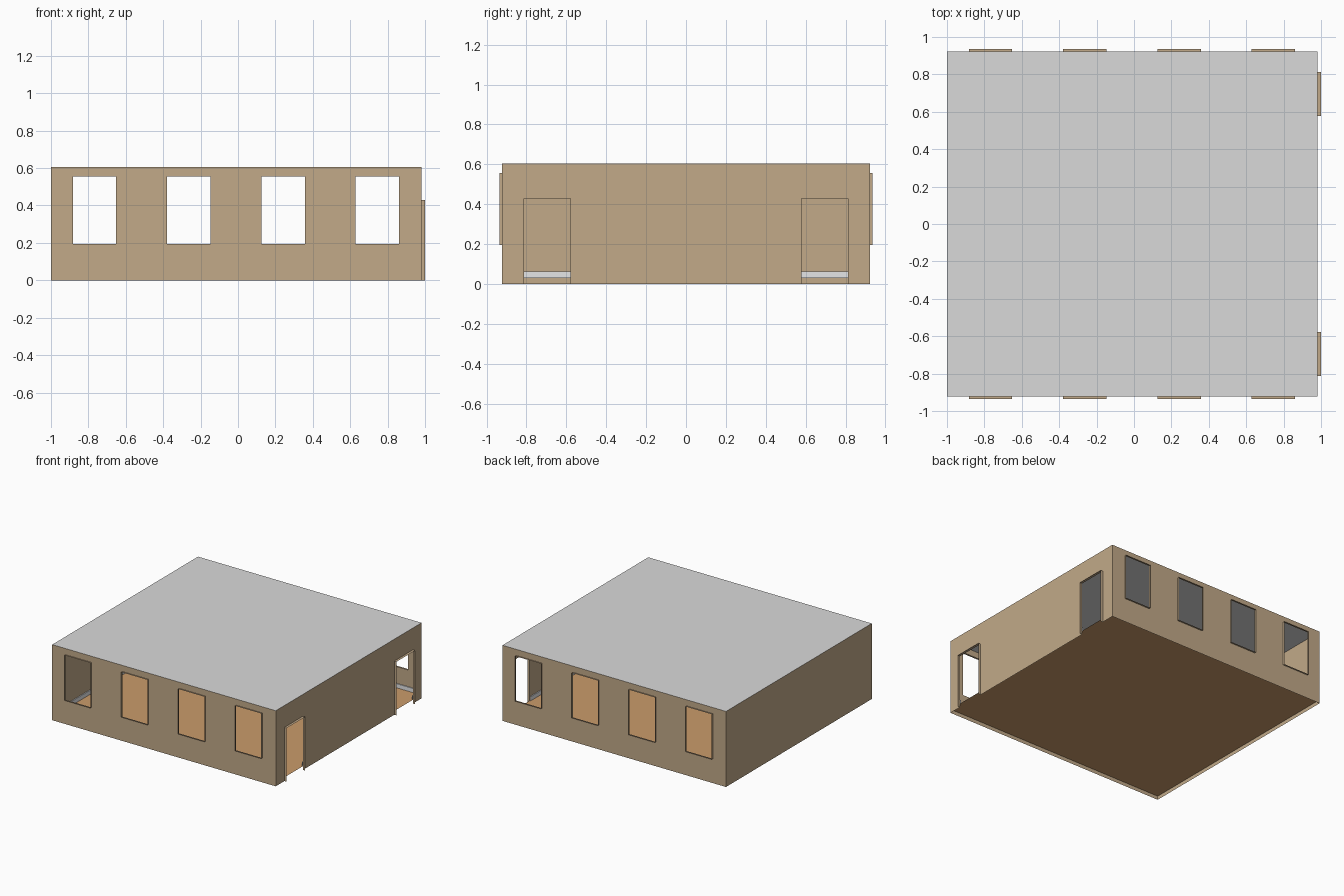
import bpy

if "Cube" in bpy.data.objects:
    bpy.data.objects.remove(bpy.data.objects["Cube"])

X0, X1, Y, H = -1.0, 0.98, 0.922, 0.605      # room extents
FLOOR_Z, SKIRT_Z, SKIRT_D = 0.03, 0.063, 0.008
WINDOWS = [(x, x + 0.232, 0.195, 0.556) for x in (-0.883, -0.379, 0.125, 0.629)]
DOORS = [(-0.813, -0.578, 0.0, 0.43), (0.578, 0.813, 0.0, 0.43)]


def material(name, rgb):
    m = bpy.data.materials.new(name)
    m.diffuse_color = (*rgb, 1)
    m.use_nodes = True
    m.node_tree.nodes["Principled BSDF"].inputs["Base Color"].default_value = m.diffuse_color
    return m


TAN = material("tan_plaster", (0.54, 0.40, 0.25))
WOOD = material("orange_wood", (0.59, 0.33, 0.147))
GREY = material("ceiling_grey", (0.70, 0.70, 0.70))
WHITE = material("skirting_white", (0.82, 0.83, 0.84))


def make(name, quads, mat):
    """Object from a list of four-point faces, with shared points merged."""
    index, faces = {}, []
    for q in quads:
        faces.append([index.setdefault(tuple(round(c, 5) for c in p), len(index)) for p in q])
    me = bpy.data.meshes.new(name)
    me.from_pydata(list(index), [], faces)
    me.materials.append(mat)
    ob = bpy.data.objects.new(name, me)
    bpy.context.collection.objects.link(ob)
    return ob


def wall(name, place, u0, u1, holes):
    """Thin wall in (u, z); place(u, z, out) maps to space. Holes stay open."""
    us = sorted({u0, u1, *[u for h in holes for u in h[:2]]})
    zs = sorted({0, H, *[z for h in holes for z in h[2:]]})
    quads = []
    for a, b in zip(us, us[1:]):
        for c, d in zip(zs, zs[1:]):
            u, z = (a + b) / 2, (c + d) / 2
            if not any(h[0] < u < h[1] and h[2] < z < h[3] for h in holes):
                quads.append([place(a, c, 0), place(b, c, 0), place(b, d, 0), place(a, d, 0)])
    make(name, quads, TAN)


def frame(name, place, hole, depth):
    """Thin reveal standing out around an opening; doors have no sill."""
    a, b, c, d = hole
    path = [(a, c), (a, d), (b, d), (b, c)]
    if c > 0:
        path.append((a, c))
    make(name, [[place(*p, 0), place(*q, 0), place(*q, depth), place(*p, depth)]
                for p, q in zip(path, path[1:])], TAN)


def skirting(name, place, u0, u1):
    """Strip along the inside foot of a wall, with a narrow top ledge."""
    i = -SKIRT_D
    make(name, [[place(u1, FLOOR_Z, i), place(u0, FLOOR_Z, i), place(u0, SKIRT_Z, i), place(u1, SKIRT_Z, i)],
                [place(u0, SKIRT_Z, i), place(u0, SKIRT_Z, -0.001), place(u1, SKIRT_Z, -0.001), place(u1, SKIRT_Z, i)]],
         WHITE)


def front(u, z, o): return (u, -Y - o, z)
def back(u, z, o): return (u, Y + o, z)
def right(u, z, o): return (X1 + o, u, z)
def left(u, z, o): return (X0 - o, u, z)


# walls
wall("front_wall", front, X0, X1, WINDOWS)
wall("back_wall", back, X0, X1, WINDOWS)
wall("right_wall", right, -Y, Y, DOORS)
wall("left_wall", left, -Y, Y, [])

# window and door reveals
for n, h in enumerate(WINDOWS, 1):
    frame(f"front_window_frame_{n}", front, h, 0.014)
    frame(f"back_window_frame_{n}", back, h, 0.014)
for n, h in enumerate(DOORS, 1):
    frame(f"door_frame_{n}", right, h, 0.02)

# floor and ceiling
for name, z, mat in (("floor", FLOOR_Z, WOOD), ("ceiling", H, GREY)):
    make(name, [[(X0, -Y, z), (X1, -Y, z), (X1, Y, z), (X0, Y, z)]], mat)

# skirting, broken at the doors
skirting("front_skirting", front, X0, X1)
skirting("back_skirting", back, X0, X1)
skirting("left_skirting", left, -Y, Y)
for n, (a, b) in enumerate([(-Y, -0.813), (-0.578, 0.578), (0.813, Y)], 1):
    skirting(f"right_skirting_{n}", right, a, b)
